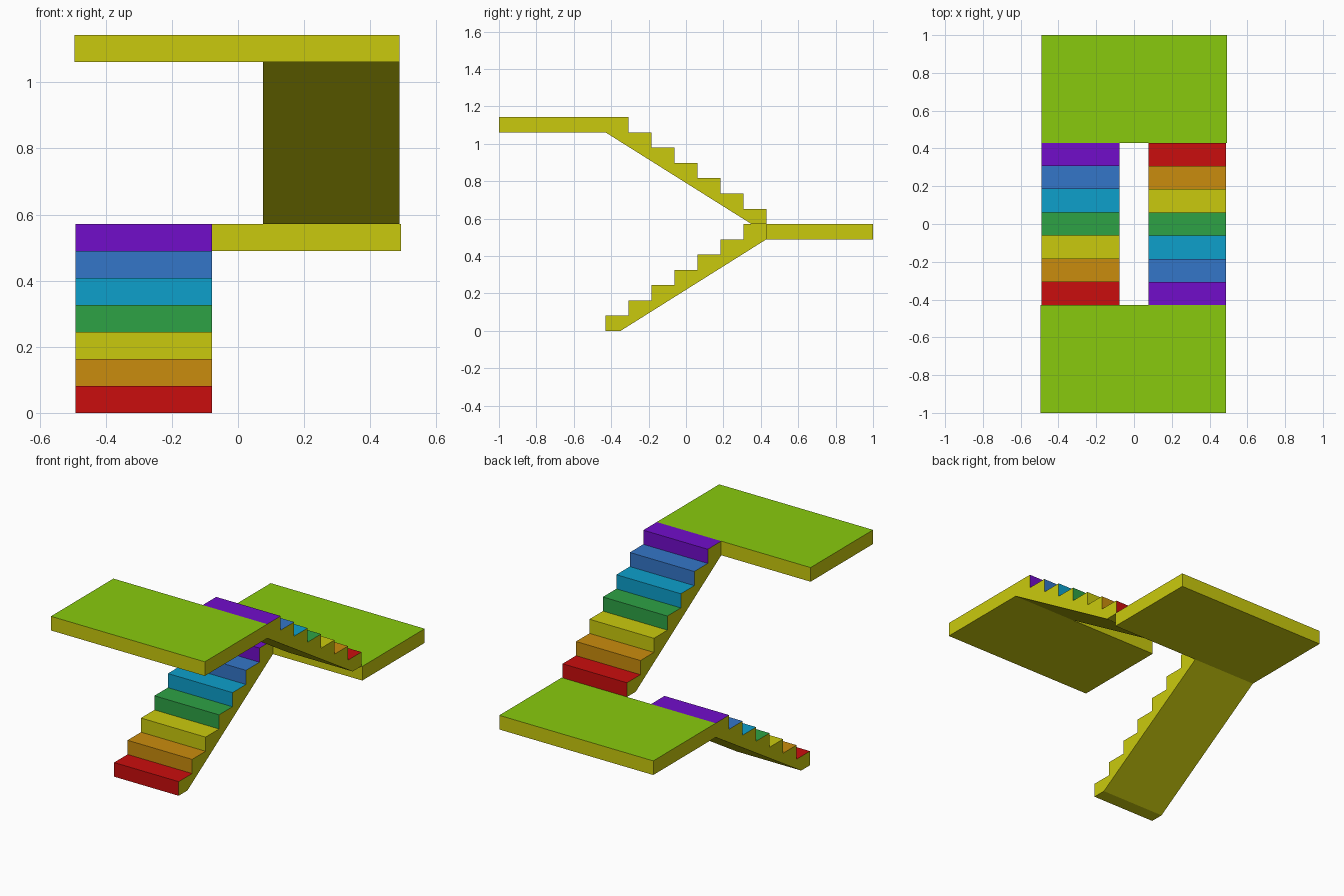
import bpy, bmesh

if "Cube" in bpy.data.objects:
    bpy.data.objects.remove(bpy.data.objects["Cube"])

N = 7                      # steps per flight
Y = 0.43                   # half the run of a flight
RISE, RUN = 0.5714 / N, 2 * Y / N


def material(name, rgb):
    m = bpy.data.materials.new(name)
    m.diffuse_color = (*rgb, 1)
    m.use_nodes = True
    m.node_tree.nodes["Principled BSDF"].inputs["Base Color"].default_value = m.diffuse_color
    return m


yellow = material("yellow", (0.59, 0.59, 0.004))
lime = material("lime", (0.25, 0.59, 0.004))
step_mats = [
    material("red", (0.59, 0.004, 0.004)),
    material("orange", (0.59, 0.265, 0.004)),
    yellow,
    material("green", (0.027, 0.36, 0.06)),
    material("cyan", (0.004, 0.35, 0.6)),
    material("blue", (0.034, 0.18, 0.58)),
    material("purple", (0.165, 0.004, 0.59)),
]


def extrude_profile(name, profile, x0, x1, mats, rule):
    """Sweep a (y, z) profile along x; rule(edge index) picks the material."""
    bm = bmesh.new()
    a = [bm.verts.new((x0, y, z)) for y, z in profile]
    b = [bm.verts.new((x1, y, z)) for y, z in profile]
    bm.faces.new(a)
    bm.faces.new(b[::-1])
    n = len(profile)
    for i in range(n):
        j = (i + 1) % n
        bm.faces.new((a[i], b[i], b[j], a[j])).material_index = rule(i)
    bmesh.ops.recalc_face_normals(bm, faces=bm.faces)
    me = bpy.data.meshes.new(name)
    bm.to_mesh(me)
    bm.free()
    for m in mats:
        me.materials.append(m)
    ob = bpy.data.objects.new(name, me)
    bpy.context.collection.objects.link(ob)
    return ob


def flight(name, x0, x1, z0, direction):
    """Sawtooth flight with a sloping soffit, rising along direction * y."""
    pts = [(-Y, 0)]
    for i in range(N):
        pts += [(-Y + i * RUN, (i + 1) * RISE), (-Y + (i + 1) * RUN, (i + 1) * RISE)]
    pts += [(Y, (N - 1) * RISE), (-0.35, 0)]
    pts = [(direction * y, z + z0) for y, z in pts]
    # riser and tread of each step share a colour, the rest is yellow
    extrude_profile(name, pts, x0, x1, [yellow] + step_mats,
                    lambda i: i // 2 + 1 if i < 2 * N else 0)


def landing(name, x0, x1, y0, y1, top):
    pts = [(y0, top), (y1, top), (y1, top - RISE), (y0, top - RISE)]
    extrude_profile(name, pts, x0, x1, [yellow, lime], lambda i: int(i == 0))


# Two opposing flights and their landings
H = N * RISE
flight("lower_flight", -0.491, -0.078, 0, 1)
landing("middle_landing", -0.491, 0.493, Y, 1, H)
flight("upper_flight", 0.076, 0.488, H, -1)
landing("top_landing", -0.495, 0.488, -1, -Y, 2 * H)
